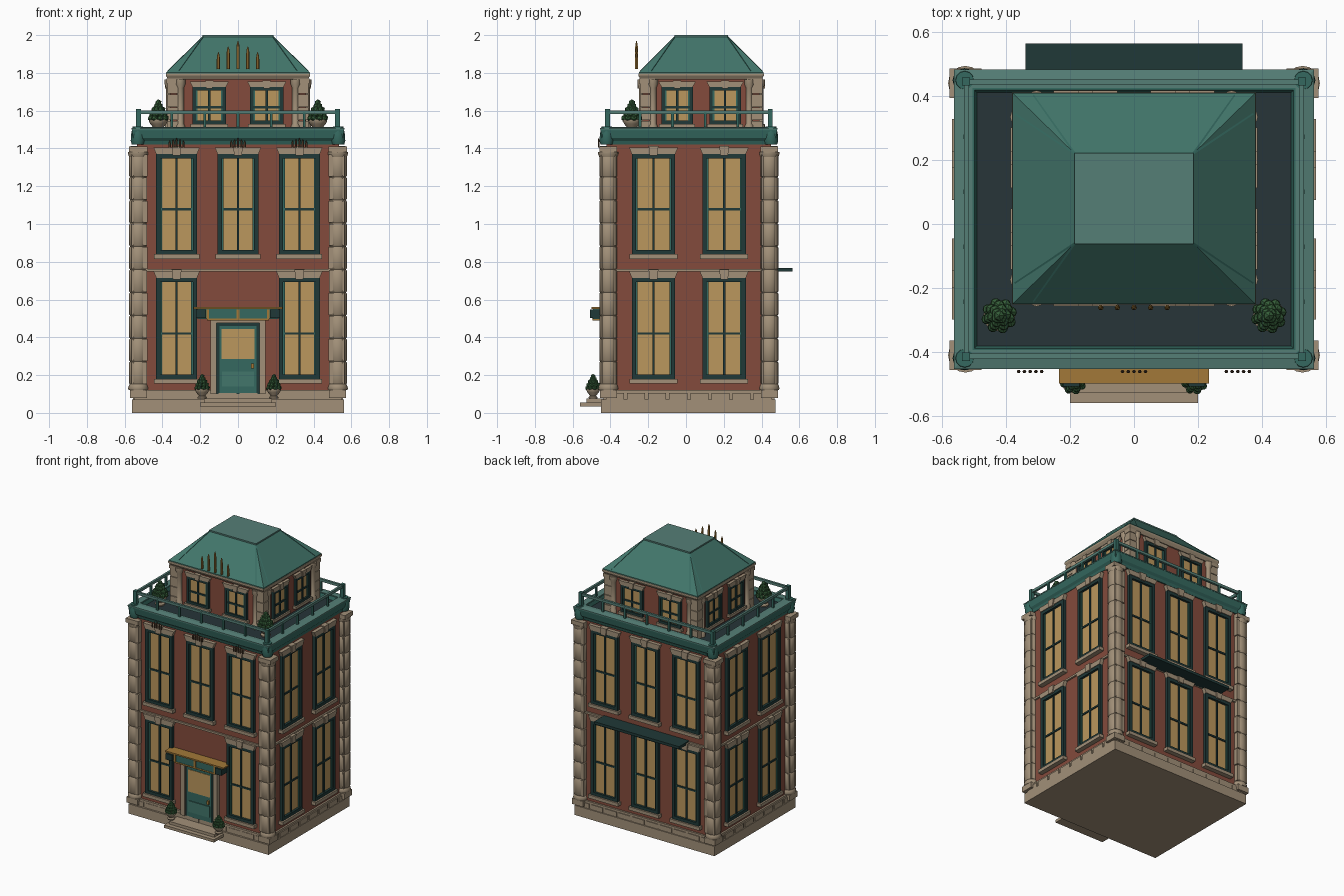
import bpy, bmesh, math
from mathutils import Matrix, Vector

if "Cube" in bpy.data.objects:
    bpy.data.objects.remove(bpy.data.objects["Cube"])

COL = {
    "brick": (0.23, 0.07, 0.045, 1), "stone": (0.36, 0.28, 0.19, 1),
    "green": (0.035, 0.14, 0.115, 1), "roof": (0.055, 0.18, 0.145, 1),
    "pale_green": (0.09, 0.21, 0.18, 1), "dark": (0.014, 0.04, 0.038, 1),
    "glass": (0.50, 0.31, 0.11, 1), "gold": (0.36, 0.19, 0.04, 1),
    "floor": (0.02, 0.035, 0.04, 1), "leaf": (0.035, 0.11, 0.04, 1),
    "bronze": (0.10, 0.055, 0.03, 1),
}
MATS = {}
for n, c in COL.items():
    MATS[n] = bpy.data.materials.new(n)
    MATS[n].diffuse_color = c
PARTS = {}
I = Matrix.Identity(4)


def part(name, mat):
    return PARTS.setdefault(name, (bmesh.new(), mat))[0]


def box(name, mat, x, y, z, M=I, top=0.0):
    """Box from (lo, hi) ranges; top widens the upper edge in x."""
    bm = part(name, mat)
    v = [bm.verts.new(M @ Vector((x[i] + (top * (2 * i - 1) if k else 0), y[j], z[k])))
         for k in (0, 1) for j in (0, 1) for i in (0, 1)]
    for f in ((0, 2, 3, 1), (4, 5, 7, 6), (0, 1, 5, 4), (2, 6, 7, 3), (0, 4, 6, 2), (1, 3, 7, 5)):
        bm.faces.new([v[i] for i in f])


def ring(name, mat, cy, hx, hy, prof):
    """Sweep a closed (outset, z) profile around a rectangle."""
    bm = part(name, mat)
    rows = [[bm.verts.new((sx * (hx + o), cy + sy * (hy + o), z)) for o, z in prof]
            for sx, sy in ((-1, -1), (1, -1), (1, 1), (-1, 1))]
    n = len(prof)
    for a in range(4):
        b = (a + 1) % 4
        for i in range(n):
            j = (i + 1) % n
            bm.faces.new((rows[a][i], rows[b][i], rows[b][j], rows[a][j]))


def lathe(name, mat, c, prof, seg=16):
    """Revolve (radius, z) points round a vertical axis, capped."""
    bm = part(name, mat)
    rows = [[bm.verts.new((c[0] + r * math.cos(2 * math.pi * k / seg),
                           c[1] + r * math.sin(2 * math.pi * k / seg), z)) for k in range(seg)]
            for r, z in prof]
    for a, b in zip(rows, rows[1:]):
        for k in range(seg):
            m = (k + 1) % seg
            bm.faces.new((a[k], a[m], b[m], b[k]))
    bm.faces.new(rows[0][::-1])
    bm.faces.new(rows[-1])


def bar(name, mat, a, b, r=0.004):
    a, b = Vector(a), Vector(b)
    d = b - a
    M = Matrix.Translation((a + b) / 2) @ d.to_track_quat('Z', 'Y').to_matrix().to_4x4()
    box(name, mat, (-r, r), (-r, r), (-d.length / 2, d.length / 2), M)


def side(k, cy):
    return Matrix.Translation((0, cy, 0)) @ Matrix.Rotation(k * math.pi / 2, 4, 'Z')


def window(tag, M, u, d, hw, z0, z1, s=1.0):
    """Framed window with glazing bars, sill, lintel and keystone on wall distance d."""
    f, D = 0.022 * s, 0.022 * s
    fr, st = tag + "_window_frames", tag + "_window_stone"
    for sg in (-1, 1):
        xs = sorted((u + sg * hw, u + sg * (hw - f)))
        box(fr, "dark", xs, (-d - D, -d + .01), (z0, z1), M)
        xs = sorted((u + sg * (hw - f), u + sg * (hw - f - .009)))
        box(tag + "_window_sashes", "green", xs, (-d - D * .6, -d + .01), (z0 + f, z1 - f), M)
    for a, b in ((z0, z0 + f), (z1 - f, z1)):
        box(fr, "dark", (u - hw + f, u + hw - f), (-d - D, -d + .01), (a, b), M)
    box(tag + "_window_glass", "glass", (u - hw + f, u + hw - f), (-d - .005, -d + .01), (z0 + f, z1 - f), M)
    box(fr, "dark", (u - .006, u + .006), (-d - .013, -d), (z0 + f, z1 - f), M)
    zm = z0 + (z1 - z0) * .45
    box(fr, "dark", (u - hw + f, u + hw - f), (-d - .012, -d), (zm - .006, zm + .006), M)
    box(st, "stone", (u - hw - .012, u + hw + .012), (-d - .034 * s, -d + .01), (z0 - .024 * s, z0), M)
    box(st, "stone", (u - hw, u + hw), (-d - .026 * s, -d + .01), (z1, z1 + .036 * s), M, .015)
    box(st, "stone", (u - .02 * s, u + .02 * s), (-d - .034 * s, -d + .01), (z1 - .008, z1 + .044 * s), M, .006)


CY, WX, WY = 0.015, 0.535, 0.435      # main block
UY, UX, UW = 0.08, 0.36, 0.31         # upper storey

# plinth with block course
box("plinth", "stone", (-.56, .56), (-.45, .475), (0, .07))
box("plinth_course", "stone", (-.548, .548), (-.435, .463), (.07, .12))
for k in range(4):
    h, d = ((.55, .447), (.447, .55))[k % 2]
    n = 10 if k % 2 == 0 else 8
    w = 2 * h / n
    for i in range(n):
        x = -h + i * w
        box("plinth_blocks", "stone", (x + .008, x + w - .008), (-d - .006, -d + .01), (.07, .105), side(k, CY))

# brick walls and string course
box("brick_walls", "brick", (-WX, WX), (CY - WY, CY + WY), (.1, 1.45))
ring("string_course", "stone", CY, WX, WY, [(-.01, .748), (.012, .748), (.012, .762), (-.01, .762)])

# corner piers with banded round columns
for sx in (-1, 1):
    for sy in (-1, 1):
        cx, cy = sx * .528, CY + sy * .426
        for i in range(10):
            z0 = .15 + i * .122
            e = .004 * (i % 2)
            box("corner_piers", "stone", (cx - .045 - e, cx + .036), (cy - .04, cy + .04), (z0 + .003, z0 + .119)) \
                if sx > 0 else box("corner_piers", "stone", (cx - .036, cx + .045 + e), (cy - .04, cy + .04), (z0 + .003, z0 + .119))
            lathe("corner_columns", "stone", (cx, cy),
                  [(.043, z0), (.048, z0 + .006), (.048, z0 + .116), (.043, z0 + .122)])
        box("corner_bases", "stone", (cx - .045, cx + .045), (cy - .045, cy + .045), (.08, .12))
        lathe("corner_columns", "stone", (cx, cy), [(.05, .12), (.054, .13), (.05, .145), (.046, .152)])
        lathe("corner_columns", "stone", (cx, cy), [(.046, 1.35), (.054, 1.37), (.054, 1.38)])
        box("corner_capitals", "stone", (cx - .05, cx + .05), (cy - .046, cy + .046), (1.38, 1.41))
        lathe("cornice_corners", "green", (sx * .53, CY + sy * .435),
              [(.032, 1.42), (.038, 1.44), (.036, 1.475), (.028, 1.515)], 12)

# main windows on all four sides
for k in range(4):
    M, d = side(k, CY), (WY if k % 2 == 0 else WX)
    us, hw = ((-.325, 0, .325), .108) if k % 2 == 0 else ((-.187, .187), .115)
    for u in us:
        window("main", M, u, d, hw, .84, 1.37)
        if k or u:
            window("main", M, u, d, hw, .18, .715)

# cornice, roof terrace and balustrade
ring("cornice", "green", CY, .55, .455, [(-.06, 1.42), (-.012, 1.42), (-.006, 1.44), (.006, 1.455),
                                         (.012, 1.495), (.012, 1.505), (-.05, 1.51), (-.06, 1.48)])
ring("cornice_cap", "pale_green", CY, .55, .455, [(-.045, 1.5), (.014, 1.5), (.014, 1.507), (-.018, 1.514), (-.045, 1.514)])
box("terrace_floor", "floor", (-.51, .51), (-.40, .43), (1.44, 1.485))
ring("railing", "pale_green", CY, .526, .431, [(-.01, 1.583), (.006, 1.583), (.006, 1.602), (-.01, 1.602)])
for k in range(4):
    h, d = ((.526, .431), (.431, .526))[k % 2]
    n = 6 if k % 2 == 0 else 5
    for i in range(n):
        x = -h + 2 * h * i / n
        r = .013 if i == 0 else .007
        box("railing_posts", "green", (x - r, x + r), (-d - r, -d + r), (1.505, 1.59 + (i == 0) * .018), side(k, CY))

# upper storey
box("upper_walls", "brick", (-UX, UX), (UY - UW, UY + UW), (1.47, 1.79))
for k in range(4):
    M, d, h = side(k, UY), (UW if k % 2 == 0 else UX), (UX if k % 2 == 0 else UW)
    for u in ((-.152, .152) if k % 2 == 0 else (-.127, .127)):
        window("upper", M, u, d, .088 if k % 2 == 0 else .083, 1.53, 1.725, .8)
    for s in (-1, 1):
        p = M @ Vector((s * (h - .055), -d - .002, 0))
        lathe("upper_columns", "stone", p, [(.024, 1.48), (.024, 1.52), (.018, 1.53), (.018, 1.72), (.026, 1.74), (.026, 1.765)], 12)
for sx in (-1, 1):
    for sy in (-1, 1):
        cx, cy = sx * (UX - .024), UY + sy * (UW - .024)
        for i in range(4):
            box("upper_piers", "stone", (cx - .038, cx + .038), (cy - .038, cy + .038), (1.48 + i * .07, 1.546 + i * .07))
        box("upper_piers", "stone", (cx - .042, cx + .042), (cy - .042, cy + .042), (1.745, 1.77))
ring("upper_cornice", "stone", UY, UX, UW, [(-.02, 1.765), (.01, 1.765), (.022, 1.785), (.022, 1.797), (-.02, 1.797)])

# hipped roof with flat top and seams
bm = part("hipped_roof", "roof")
rows = [[bm.verts.new((sx * hx, cy + sy * hy, z)) for sx, sy in ((-1, -1), (1, -1), (1, 1), (-1, 1))]
        for hx, hy, cy, z in ((.38, .33, UY, 1.79), (.38, .33, UY, 1.803), (.187, .142, UY, 1.99))]
for a, b in zip(rows, rows[1:]):
    for i in range(4):
        j = (i + 1) % 4
        bm.faces.new((a[i], a[j], b[j], b[i]))
bm.faces.new(rows[0][::-1])
bm.faces.new(rows[-1])
box("roof_top", "pale_green", (-.187, .187), (UY - .142, UY + .142), (1.985, 2.0))
for sx in (-1, 1):
    for sy in (-1, 1):
        top = (sx * .184, UY + sy * .139, 1.991)
        bar("roof_seams", "green", top, (sx * .315, UY + sy * .322, 1.808), .003)
        bar("roof_seams", "green", top, (sx * .372, UY + sy * .265, 1.808), .003)

# ornamental spikes
for i in range(-2, 3):
    x, zt = i * .052, 1.97 - abs(i) * .03
    lathe("roof_spikes", "gold", (x, -.262), [(.009, 1.82), (.009, zt - .04), (.006, zt - .015), (.001, zt)], 6)
    for u in (-.325, 0, .325):
        lathe("cornice_spikes", "bronze", (u + i * .018, -.462), [(.006, 1.405), (.006, 1.44 - abs(i) * .005), (.001, 1.455 - abs(i) * .007)], 6)

# front door with stone surround
for s in (-1, 1):
    box("door_surround", "stone", sorted((s * .115, s * .145)), (-.448, -.41), (.1, .49))
box("door_surround", "stone", (-.115, .115), (-.448, -.41), (.475, .5))
box("door_frame", "dark", (-.115, .115), (-.438, -.41), (.1, .475))
box("door", "green", (-.098, .098), (-.443, -.41), (.105, .46))
box("door_glass", "glass", (-.088, .088), (-.446, -.43), (.285, .445))
box("door_panel", "roof", (-.085, .085), (-.449, -.43), (.14, .22))
box("door_handle", "gold", (.07, .084), (-.458, -.44), (.235, .262))

# door canopy with gold top
box("canopy", "green", (-.215, .215), (-.492, -.41), (.497, .55))
box("canopy_band", "gold", (-.165, .165), (-.495, -.44), (.49, .5))
for x in (-.16, 0, .16):
    box("canopy_band", "gold", (x - .007, x + .007), (-.497, -.44), (.5, .548))
box("canopy_top", "gold", (-.235, .235), (-.50, -.41), (.55, .56))
for s in (-1, 1):
    box("canopy_scrolls", "dark", sorted((s * .17, s * .222)), (-.508, -.42), (.503, .547))

# entrance steps
box("steps", "stone", (-.2, .2), (-.56, -.43), (.035, .055))
box("steps", "stone", (-.18, .18), (-.528, -.43), (.055, .075))

# rear balcony
box("rear_balcony", "dark", (-.34, .34), (.44, .565), (.748, .767))


# potted topiary plants
def plant(name, c, z, s):
    lathe(name + "_pot", "stone", c, [(.55 * s, z), (.6 * s, z + .2 * s), (.4 * s, z + .35 * s), (.75 * s, z + .8 * s),
                                      (.9 * s, z + 1.05 * s), (.9 * s, z + 1.2 * s), (.6 * s, z + 1.2 * s)], 10)
    bm = part(name + "_leaves", "leaf")
    for r, h, n in ((.72, 1.35, 8), (.58, 1.75, 7), (.38, 2.15, 6), (.18, 2.5, 4), (0, 2.8, 1)):
        for i in range(n):
            a = 2 * math.pi * (i + h) / n
            p = Matrix.Translation((c[0] + r * s * math.cos(a), c[1] + r * s * math.sin(a), z + h * s))
            bmesh.ops.create_icosphere(bm, subdivisions=1, radius=.33 * s, matrix=p)


for s in (-1, 1):
    plant("terrace_plant", (s * .422, -.287), 1.485, .056)
    plant("door_plant", (s * .19, -.492), .075, .042)

# turn each collected part into an object
for name, (bm, mat) in PARTS.items():
    bmesh.ops.recalc_face_normals(bm, faces=bm.faces[:])
    me = bpy.data.meshes.new(name)
    bm.to_mesh(me)
    bm.free()
    me.materials.append(MATS[mat])
    ob = bpy.data.objects.new(name, me)
    bpy.context.collection.objects.link(ob)
    if name.endswith(("columns", "pot", "corners")):
        bpy.ops.object.select_all(action='DESELECT')
        ob.select_set(True)
        bpy.context.view_layer.objects.active = ob
        bpy.ops.object.shade_smooth_by_angle(angle=math.radians(40))

for m in bpy.data.materials:
    if m.users and not m.is_grease_pencil:
        m.use_nodes = True
        m.node_tree.nodes["Principled BSDF"].inputs["Base Color"].default_value = m.diffuse_color
